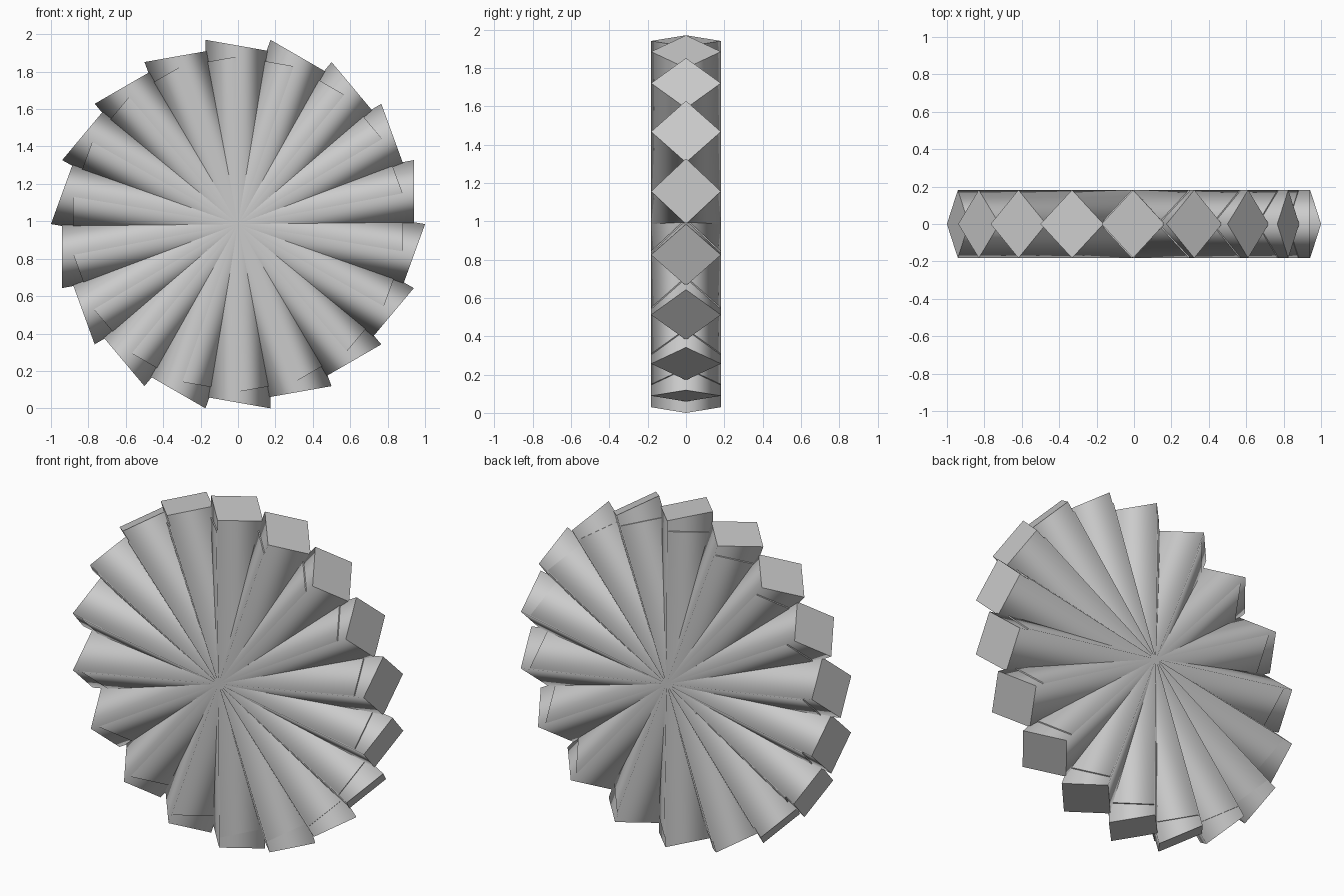
import bpy
import bmesh
from math import radians
from mathutils import Matrix, Vector

old = bpy.data.objects.get("Cube")
if old:
    bpy.data.objects.remove(old, do_unlink=True)

CENTRE_Z = 0.985
HALF_HEIGHT = 0.171   # half diagonal of the bar section, in the wheel plane
HALF_DEPTH = 0.182    # half diagonal of the bar section, front to back
BARS = 9

grey = bpy.data.materials.new("plain grey")
grey.use_nodes = True
colour = (0.6, 0.6, 0.6, 1)
grey.diffuse_color = colour
grey.node_tree.nodes["Principled BSDF"].inputs["Base Color"].default_value = colour


def finish(bm, name):
    bmesh.ops.recalc_face_normals(bm, faces=bm.faces)
    mesh = bpy.data.meshes.new(name)
    bm.to_mesh(mesh)
    bm.free()
    mesh.materials.append(grey)
    obj = bpy.data.objects.new(name, mesh)
    bpy.context.collection.objects.link(obj)
    return obj


def slanted_bar(name, reach, rise, angle):
    """Diamond-section bar through the hub, with upright ends, turned about y."""
    bm = bmesh.new()
    section = [(0, 1), (1, 0), (0, -1), (-1, 0)]
    rings = []
    for side in (-1, 1):
        rings.append([bm.verts.new((side * reach, y * HALF_DEPTH,
                                    side * rise + z * HALF_HEIGHT))
                      for y, z in section])
    # Flat ends, smooth sides
    for ring in rings:
        bm.faces.new(ring)
    for i in range(4):
        j = (i + 1) % 4
        face = bm.faces.new((rings[0][i], rings[0][j], rings[1][j], rings[1][i]))
        face.smooth = True
    for edge in bm.edges:
        if (edge.verts[0] in rings[0]) == (edge.verts[1] in rings[0]):
            edge.smooth = False
    turn = Matrix.Rotation(radians(-angle), 4, 'Y')
    bmesh.ops.transform(bm, matrix=Matrix.Translation((0, 0, CENTRE_Z)) @ turn,
                        verts=bm.verts)
    return finish(bm, name)


# Long and short bars fanned around the hub
for k in range(BARS):
    angle = k * 180 / BARS
    slanted_bar(f"long_bar_{k + 1}", 0.94, HALF_HEIGHT, angle)
    slanted_bar(f"short_bar_{k + 1}", 0.883, -0.142, angle)

# Square hub block, almost buried between the bars
bm = bmesh.new()
bmesh.ops.create_cube(bm, size=2)
bmesh.ops.scale(bm, vec=Vector((0.167, 0.147, 0.167)), verts=bm.verts)
bmesh.ops.translate(bm, vec=Vector((0, 0, CENTRE_Z)), verts=bm.verts)
finish(bm, "hub_block")
